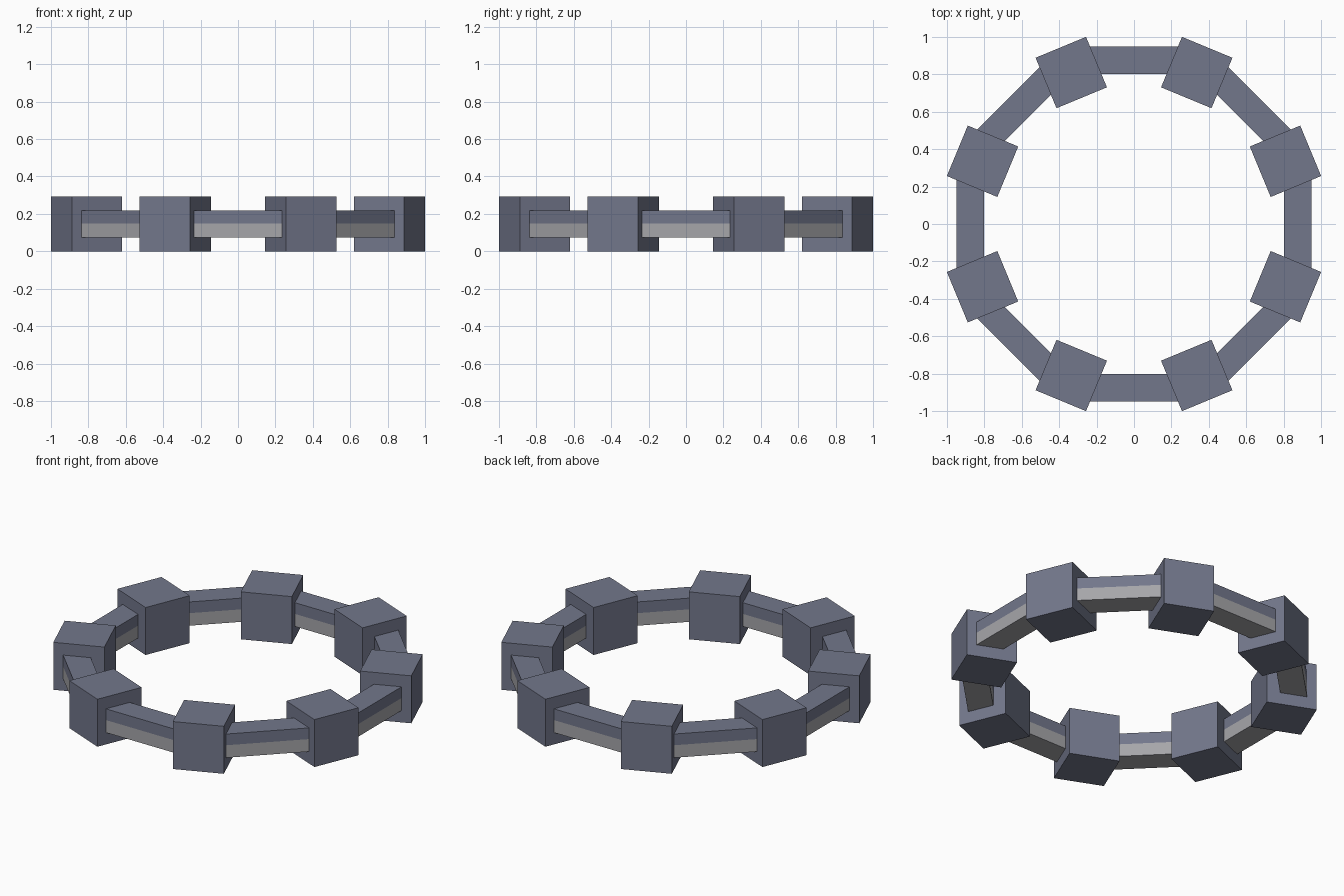
import bpy, bmesh
from math import radians
from mathutils import Matrix, Vector

if "Cube" in bpy.data.objects:
    bpy.data.objects.remove(bpy.data.objects["Cube"], do_unlink=True)


def material(name, rgb):
    mat = bpy.data.materials.new(name)
    mat.use_nodes = True
    color = (*rgb, 1)
    mat.diffuse_color = color
    bsdf = next(n for n in mat.node_tree.nodes if n.type == "BSDF_PRINCIPLED")
    bsdf.inputs["Base Color"].default_value = color
    return mat


slate = material("slate_blue", (0.17, 0.185, 0.26))
grey = material("light_grey", (0.38, 0.38, 0.40))

HEIGHT = 0.292
MID = HEIGHT / 2


def box(name, size, radius, angle, mats, split=None):
    """Box at a distance from the centre, turned about z; lower half may take a second colour."""
    bm = bmesh.new()
    bmesh.ops.create_cube(bm, size=1)
    bmesh.ops.scale(bm, vec=size, verts=bm.verts)
    bmesh.ops.translate(bm, vec=(radius, 0, MID), verts=bm.verts)
    if split is not None:
        bmesh.ops.bisect_plane(bm, geom=bm.verts[:] + bm.edges[:] + bm.faces[:],
                               plane_co=Vector((0, 0, split)), plane_no=Vector((0, 0, 1)))
        for face in bm.faces:
            face.material_index = int(face.calc_center_median().z < split)
    bm.transform(Matrix.Rotation(radians(angle), 4, "Z"))
    mesh = bpy.data.meshes.new(name)
    bm.to_mesh(mesh)
    bm.free()
    for mat in mats:
        mesh.materials.append(mat)
    obj = bpy.data.objects.new(name, mesh)
    bpy.context.collection.objects.link(obj)


# Eight corner blocks joined by eight straight bars with a grey lower half
for i in range(8):
    box(f"corner_block_{i + 1}", (HEIGHT, HEIGHT, HEIGHT), 0.8765, 45 * i + 22.5, [slate])
    box(f"link_bar_{i + 1}", (0.146, 0.66, 0.146), 0.876, 45 * i, [slate, grey], split=0.15)
